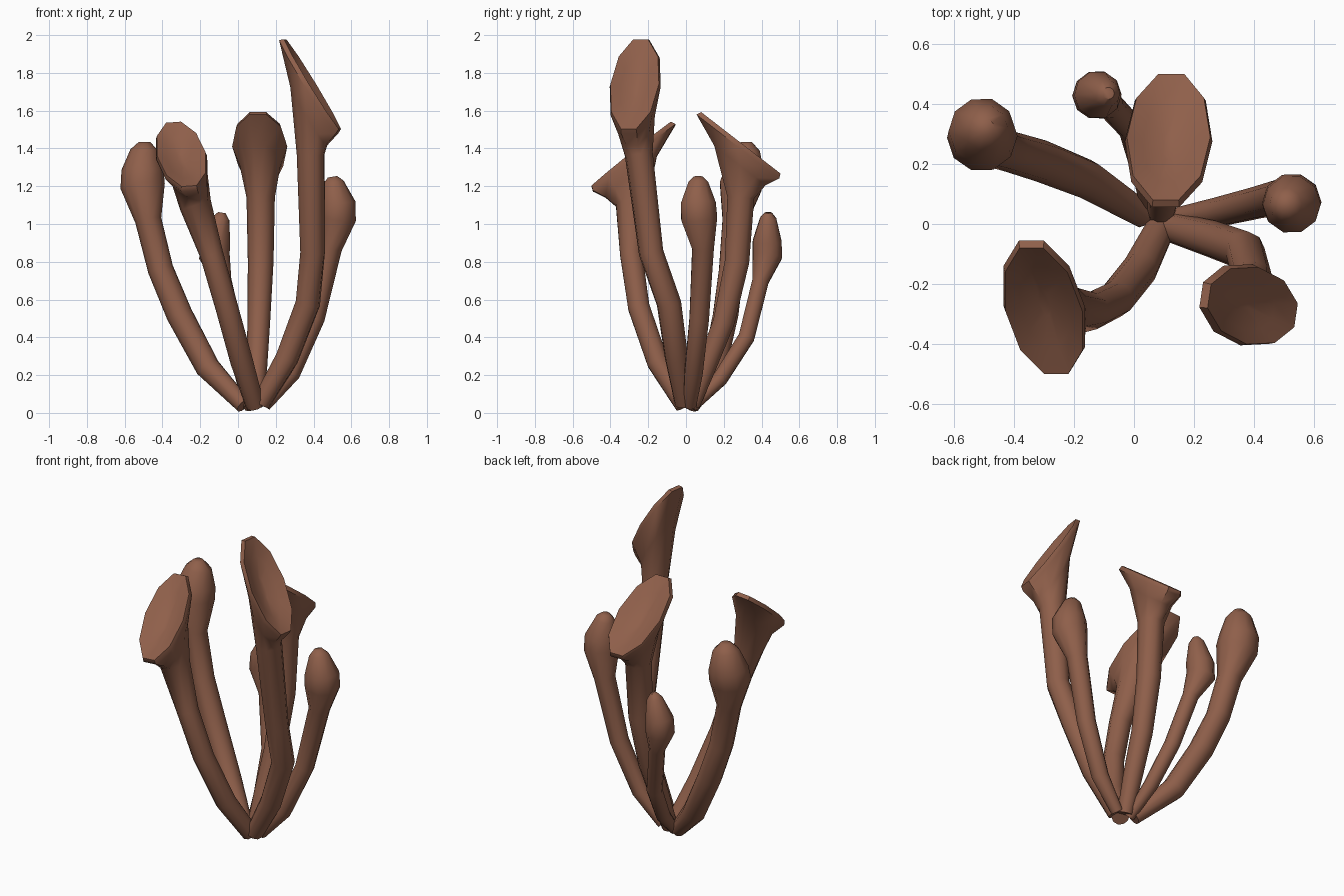
import bpy, bmesh, math
from mathutils import Vector as V

SIDES = 10
brown = bpy.data.materials.new("warm_brown")
brown.diffuse_color = (0.275, 0.115, 0.069, 1)


def ring(bm, c, u, v):
    """One elliptical loop of vertices spanned by half axes u and v."""
    return [bm.verts.new(c + u * math.cos(a) + v * math.sin(a))
            for a in (2 * math.pi * i / SIDES for i in range(SIDES))]


def path_rings(bm, pts, ref):
    """Round loops along (x, y, z, radius) points, kept aligned to ref."""
    ps = [V(p[:3]) for p in pts]
    rings = []
    for i, p in enumerate(pts):
        a, b = ps[max(i - 1, 0)], ps[min(i + 1, len(ps) - 1)]
        t = (b - a).normalized()
        u = (ref - t * ref.dot(t)).normalized()
        rings.append(ring(bm, ps[i], u * p[3], t.cross(u) * p[3]))
    return rings


def finish(name, bm, rings):
    """Skin the loops, close both ends and shade."""
    for a, b in zip(rings, rings[1:]):
        for i in range(SIDES):
            j = (i + 1) % SIDES
            bm.faces.new((a[i], a[j], b[j], b[i]))
    bm.faces.new(rings[0][::-1])
    bm.faces.new(rings[-1])
    bmesh.ops.recalc_face_normals(bm, faces=bm.faces)
    me = bpy.data.meshes.new(name)
    bm.to_mesh(me)
    bm.free()
    me.materials.append(brown)
    ob = bpy.data.objects.new(name, me)
    bpy.context.collection.objects.link(ob)
    bpy.ops.object.select_all(action='DESELECT')
    ob.select_set(True)
    bpy.context.view_layer.objects.active = ob
    bpy.ops.object.shade_smooth_by_angle(angle=math.radians(50))


def trumpet(name, pts, mid, rim, u, v):
    """Stalk flaring into a slanted oval cup with a shallow hollow."""
    bm = bmesh.new()
    u, v, rim = V(u), V(v), V(rim)
    n = u.cross(v).normalized()
    rings = path_rings(bm, pts, u)
    rings.append(ring(bm, V(mid), u * 0.74, v * 0.62))
    rings.append(ring(bm, rim - n * 0.025, u, v))
    rings.append(ring(bm, rim, u * 0.95, v * 0.96))
    rings.append(ring(bm, rim - n * 0.025, u * 0.6, v * 0.6))
    rings.append(ring(bm, rim - n * 0.05, u * 0.15, v * 0.2))
    finish(name, bm, rings)


def bulb(name, pts):
    """Stalk swelling into a closed rounded head."""
    bm = bmesh.new()
    finish(name, bm, path_rings(bm, pts, V((0.8, 0.6, 0))))


# Open cups
trumpet("front_left_trumpet",
        [(0.09, -0.01, 0.04, 0.05), (0.02, -0.15, 0.27, 0.06), (-0.06, -0.25, 0.56, 0.06),
         (-0.14, -0.29, 0.84, 0.062), (-0.225, -0.29, 1.1, 0.085)],
        (-0.26, -0.29, 1.25), (-0.30, -0.29, 1.37), (0.135, 0, 0.01), (-0.045, 0.23, 0.185))
trumpet("tall_right_trumpet",
        [(0.12, -0.01, 0.05, 0.05), (0.26, -0.05, 0.29, 0.062), (0.37, -0.09, 0.58, 0.066),
         (0.395, -0.185, 0.85, 0.066), (0.385, -0.25, 1.37, 0.075)],
        (0.375, -0.265, 1.57), (0.395, -0.272, 1.74), (0.02, 0.135, 0), (-0.158, 0.035, 0.26))
trumpet("back_trumpet",
        [(0.09, 0.03, 0.04, 0.045), (0.10, 0.11, 0.25, 0.055), (0.11, 0.20, 0.48, 0.06),
         (0.12, 0.27, 0.8, 0.068), (0.12, 0.29, 1.14, 0.075)],
        (0.117, 0.285, 1.31), (0.115, 0.29, 1.43), (-0.146, 0, 0), (-0.01, -0.23, 0.178))

# Closed heads
bulb("left_bulb",
     [(0.03, 0.03, 0.04, 0.045), (-0.16, 0.15, 0.24, 0.066), (-0.31, 0.21, 0.52, 0.07),
      (-0.41, 0.24, 0.76, 0.068), (-0.475, 0.26, 1.02, 0.07), (-0.505, 0.29, 1.2, 0.118),
      (-0.505, 0.31, 1.28, 0.112), (-0.495, 0.32, 1.39, 0.075), (-0.495, 0.32, 1.435, 0.03)])
bulb("right_bulb",
     [(0.14, 0.02, 0.04, 0.035), (0.28, 0.04, 0.21, 0.05), (0.405, 0.07, 0.5, 0.054),
      (0.49, 0.09, 0.87, 0.06), (0.525, 0.07, 1.03, 0.1), (0.525, 0.065, 1.11, 0.097),
      (0.505, 0.065, 1.22, 0.055), (0.50, 0.065, 1.25, 0.025)])
bulb("small_back_bulb",
     [(0.06, 0.03, 0.03, 0.03), (0.03, 0.18, 0.18, 0.042), (-0.01, 0.32, 0.4, 0.045),
      (-0.08, 0.395, 0.7, 0.046), (-0.125, 0.43, 0.83, 0.082), (-0.12, 0.43, 0.91, 0.08),
      (-0.09, 0.435, 1.03, 0.045), (-0.085, 0.435, 1.06, 0.02)])
